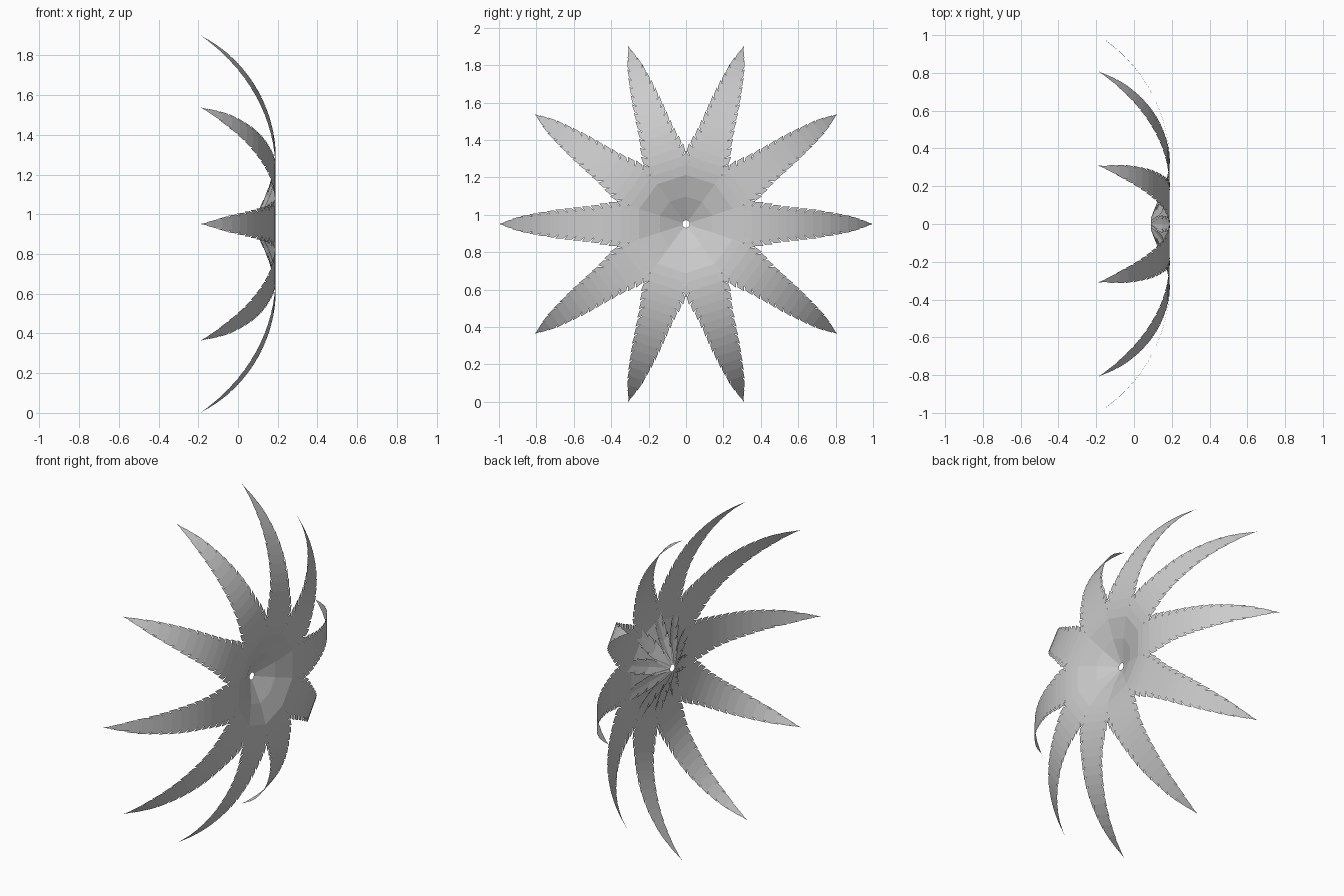
import bpy, bmesh, math

if "Cube" in bpy.data.objects:
    bpy.data.objects.remove(bpy.data.objects["Cube"])

CENTRE_Z = 0.951
ARC_R, ARC_START = 0.816, 0.31
# dished middle of the rosette: (radius, x)
DISH = [(0.02, 0.09), (0.14, 0.147), (0.25, 0.183), (0.32, 0.19)]
# outline of a leaf: (radius, half width at the tooth tips)
WIDTH = [(0.02, 0.035), (0.1, 0.08), (0.2, 0.115), (0.34, 0.128), (0.42, 0.118), (0.5, 0.1),
         (0.6, 0.088), (0.7, 0.077), (0.8, 0.06), (0.9, 0.039), (1.0, 0.0)]
# radii of the notches: wide steps in the middle, even teeth along the leaf
NOTCHES = [0.02, 0.08, 0.14, 0.195, 0.25, 0.3] + [0.35 + 0.047 * i for i in range(14)]


def lerp(table, r):
    for (a, va), (b, vb) in zip(table, table[1:]):
        if r <= b:
            return va + (vb - va) * (r - a) / (b - a)
    return table[-1][1]


def bend(r):
    if r < 0.32:
        return lerp(DISH, r)
    return 0.19 - ARC_R + math.sqrt(ARC_R ** 2 - (r - ARC_START) ** 2)


def build_leaf(name, angle):
    bm = bmesh.new()
    c, s = math.cos(angle), math.sin(angle)

    def vert(r, w):
        return bm.verts.new((bend(r), r * c - w * s, CENTRE_Z + r * s + w * c))

    # blade: a bent strip with a forward-pointing tooth on each side of every segment
    rows = []
    for r in NOTCHES:
        w = lerp(WIDTH, r) * 0.72
        rows.append((r, vert(r, -w), vert(r, w)))
    for (r, a, b), (r2, a2, b2) in zip(rows, rows[1:]):
        bm.faces.new((a, a2, b2, b))
        step = r2 - r
        tip = min(r2 + step * 0.4, 1.0)
        mid = r + step * 0.55
        wt, wm = lerp(WIDTH, tip), lerp(WIDTH, mid) * 0.95
        bm.faces.new((a, vert(mid, -wm), vert(tip, -wt), a2))
        bm.faces.new((b, b2, vert(tip, wt), vert(mid, wm)))
    # pointed end
    r, a, b = rows[-1]
    bm.faces.new((a, vert(1.0, 0.0), b))

    mesh = bpy.data.meshes.new(name)
    bm.to_mesh(mesh)
    bm.free()
    bpy.context.collection.objects.link(bpy.data.objects.new(name, mesh))


# ten leaves around the x axis
for k in range(10):
    build_leaf(f"leaf_{k + 1}", math.radians(36 * k))
